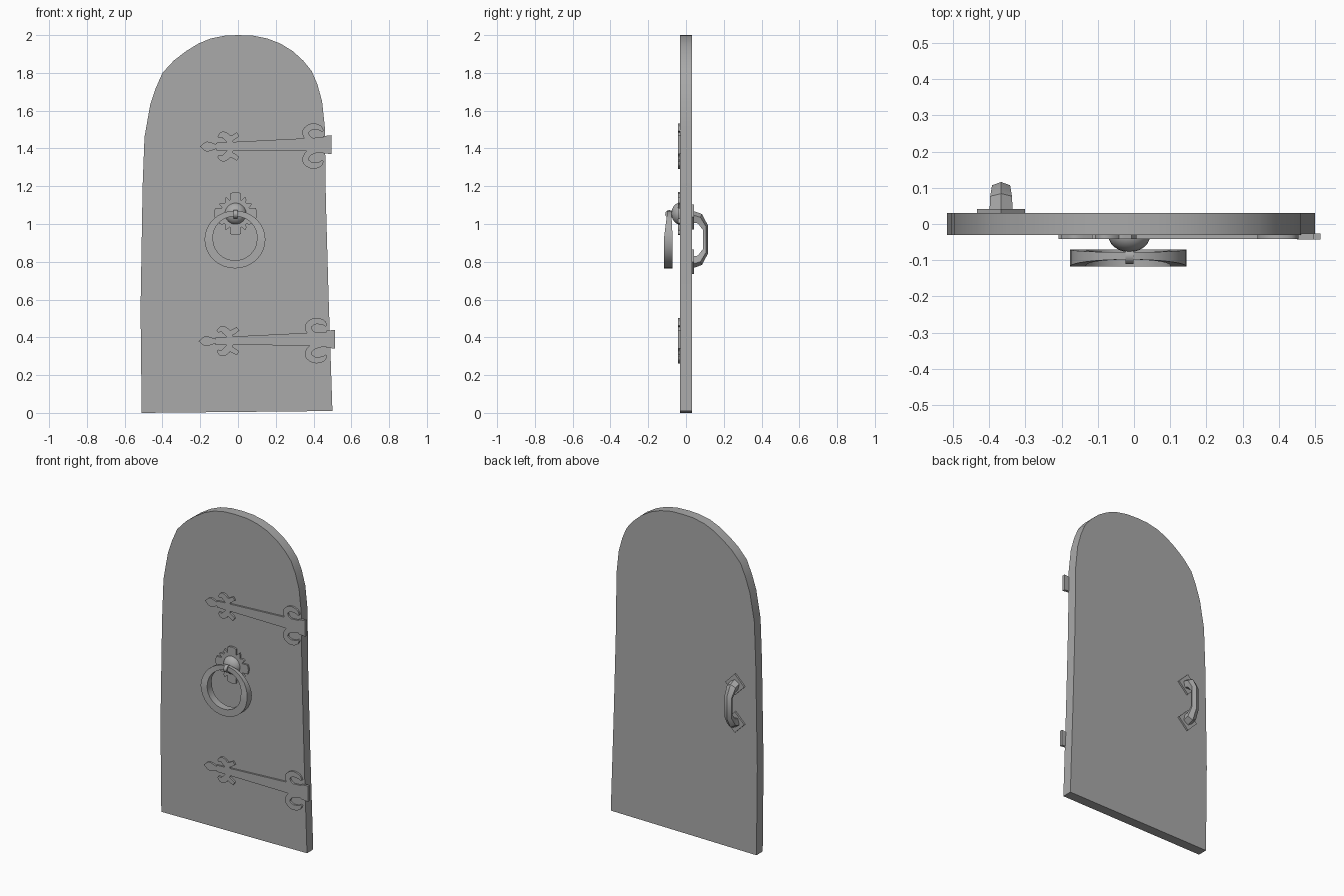
import bpy
import bmesh
from math import sin, cos, pi, radians
from mathutils import Vector

cube = bpy.data.objects.get("Cube")
if cube:
    bpy.data.objects.remove(cube, do_unlink=True)

grey = bpy.data.materials.new("plain_grey")
grey.use_nodes = True
grey.diffuse_color = (0.4, 0.4, 0.4, 1)
grey.node_tree.nodes["Principled BSDF"].inputs["Base Color"].default_value = grey.diffuse_color

FRONT, BACK = -0.031, 0.031   # door faces
PLATE = -0.042                # outer face of the front ironwork


def finish(name, bm, angle=35):
    """Turn a bmesh into a shaded object."""
    bmesh.ops.recalc_face_normals(bm, faces=bm.faces)
    mesh = bpy.data.meshes.new(name)
    bm.to_mesh(mesh)
    bm.free()
    mesh.materials.append(grey)
    obj = bpy.data.objects.new(name, mesh)
    bpy.context.collection.objects.link(obj)
    bpy.ops.object.select_all(action='DESELECT')
    obj.select_set(True)
    bpy.context.view_layer.objects.active = obj
    bpy.ops.object.shade_smooth_by_angle(angle=radians(angle))
    return obj


def add_plate(bm, outline, y0, y1):
    """Extrude an x-z outline from y0 to y1."""
    face = bm.faces.new([bm.verts.new((x, y0, z)) for x, z in outline])
    new = bmesh.ops.extrude_face_region(bm, geom=[face])["geom"]
    moved = [v for v in new if isinstance(v, bmesh.types.BMVert)]
    bmesh.ops.translate(bm, verts=moved, vec=(0, y1 - y0, 0))


def plate(name, outline, y0, y1):
    bm = bmesh.new()
    add_plate(bm, outline, y0, y1)
    return finish(name, bm)


def loft(name, sections, closed=False, angle=35):
    """Skin a row of equal cross-sections."""
    bm = bmesh.new()
    rings = [[bm.verts.new(p) for p in s] for s in sections]
    n = len(rings[0])
    pairs = list(zip(rings, rings[1:] + rings[:1]))
    for a, b in pairs if closed else pairs[:-1]:
        for i in range(n):
            j = (i + 1) % n
            bm.faces.new((a[i], a[j], b[j], b[i]))
    if not closed:
        bm.faces.new(rings[0])
        bm.faces.new(rings[-1])
    return finish(name, bm, angle)


def smooth_path(points, steps=4):
    """Catmull-Rom curve through (x, z, half width) points."""
    pts = [Vector(p) for p in points]
    ext = [pts[0] * 2 - pts[1]] + pts + [pts[-1] * 2 - pts[-2]]
    out = []
    for a, b, c, d in zip(ext, ext[1:], ext[2:], ext[3:]):
        for s in range(steps):
            t = s / steps
            out.append((b * 2 + (c - a) * t + (a * 2 - b * 5 + c * 4 - d) * t * t
                        + (b * 3 - a - c * 3 + d) * t * t * t) / 2)
    return out + [pts[-1]]


def ribbon(points, curved=True):
    """Outline of a flat strip that follows a path with varying width."""
    path = smooth_path(points) if curved else [Vector(p) for p in points]
    left, right = [], []
    for i, p in enumerate(path):
        d = path[min(i + 1, len(path) - 1)] - path[max(i - 1, 0)]
        d = Vector((d.x, d.y)).normalized()
        side = Vector((-d.y, d.x)) * max(p.z, 0.1)
        left.append(p.xy + side)
        right.append(p.xy - side)
    return left + right[::-1]


# Door leaf, slightly crooked, with a round top
plate("door_leaf", [
    (-0.51, 0), (-0.516, 0.55), (-0.505, 1.2), (-0.495, 1.46), (-0.465, 1.63),
    (-0.435, 1.72), (-0.4, 1.8), (-0.34, 1.865), (-0.275, 1.915), (-0.21, 1.955),
    (-0.145, 1.982), (-0.07, 1.997), (0, 2), (0.08, 1.997), (0.155, 1.982),
    (0.225, 1.955), (0.29, 1.915), (0.345, 1.865), (0.39, 1.81), (0.42, 1.74),
    (0.445, 1.65), (0.46, 1.51), (0.465, 1.13), (0.48, 0.6), (0.5, 0.01)], FRONT, BACK)

# Strap hinge shapes, in hundredths, relative to the strap's left end
LEAF = [(-20, 0, 0), (-16.5, 0, 2.6), (-11, 0, 1)]
STRAP = [(-11.5, 0, 2), (34, 1, 3.3), (47, 1, 4)]
ARM = [(-3, 0, 1), (-5, 4, 1.8), (-8, 6.3, 1.7), (-10.5, 5, 0.6)]
TIP = [(-6, 4, 1.5), (-3, 4.6, 1.4), (0, 6.5, 1.2)]
SCROLL = [(45, 8, 0.5), (43, 10, 1.4), (39, 10.5, 1.7), (35.8, 8, 1.7),
          (37, 4.5, 1.6), (41, 2.5, 1.5), (46, 2, 1.5)]


def flip(path, shift):
    return [(x, shift - z, w) for x, z, w in path]


def hinge(name, height, stretch):
    def place(outline):
        return [(x * stretch / 100, height + z / 100) for x, z in outline]
    bm = bmesh.new()
    add_plate(bm, place(ribbon(STRAP, False)), FRONT, PLATE)
    for path in (LEAF, ARM, TIP, SCROLL, flip(ARM, 0), flip(TIP, 0), flip(SCROLL, 0.5)):
        add_plate(bm, place(ribbon(path)), FRONT, PLATE)
    # knuckle block past the door edge
    add_plate(bm, place([(45, -3.5), (49.5, -4), (49.5, 6), (45, 5.5)]), -0.026, -0.043)
    finish(name, bm)


hinge("upper_hinge", 1.41, 1)
hinge("lower_hinge", 0.38, 1.04)

# Knocker: petal plate, dome, clasp and ring
KX, KZ = -0.013, 1.055
petals = []
for i in range(48):
    a = 2 * pi * i / 48
    r = 0.078 + 0.036 * abs(cos(2 * a)) ** 0.6 * (cos(2 * a) ** 2 > 0.01)
    if i % 12 in (3, 9):
        r = 0.075
    petals.append((KX + r * sin(a), KZ + r * cos(a)))
plate("knocker_rosette", petals, FRONT, PLATE)

bm = bmesh.new()
bmesh.ops.create_uvsphere(bm, u_segments=24, v_segments=12, radius=0.058)
bmesh.ops.scale(bm, verts=bm.verts, vec=(1, 0.8, 1))
bmesh.ops.translate(bm, verts=bm.verts, vec=(KX, FRONT, KZ))
finish("knocker_dome", bm)

clasp = []
for i in range(12):
    a = 2 * pi * i / 12
    clasp.append([(KX + x, -0.088 + r * cos(a), KZ - 0.003 + r * sin(a))
                  for x, r in ((-0.011, 0.014), (0.011, 0.014), (0.011, 0.022), (-0.011, 0.022))])
loft("knocker_clasp", clasp, closed=True)

ring = []
for i in range(32):
    a = 2 * pi * i / 32
    low = (1 - cos(a)) / 2                       # 0 at the top, 1 at the bottom
    half = 0.01 + 0.0135 * min(1, low * 2)       # depth tapers to the clasp
    middle = -0.088 - 0.006 * min(1, low * 2)
    inner = 0.13 - 0.014 * min(1, low * 2)
    ring.append([(-0.016 + r * sin(a), middle + y, 0.918 + r * 0.95 * cos(a))
                 for r, y in ((inner, -half), (0.161, -half), (0.161, half), (inner, half))])
loft("knocker_ring", ring, closed=True)

# Pull handle on the back: diamond plates and a ridged grip
HX, HZ = -0.367, 0.918
for name, z in (("upper_handle_plate", HZ + 0.118), ("lower_handle_plate", HZ - 0.118)):
    d = 0.066
    plate(name, [(HX - d, z), (HX, z - d), (HX + d, z), (HX, z + d)], BACK, 0.042)

half_grip = [  # ridge y, ridge z, inner y, inner z, half width
    (0.036, 0.152, 0.036, 0.09, 0.032), (0.084, 0.135, 0.063, 0.085, 0.03),
    (0.116, 0.075, 0.09, 0.05, 0.025)]
stations = half_grip + [(a, -b, c, -d, w) for a, b, c, d, w in reversed(half_grip)]
grip = []
for ry, rz, iy, iz, w in stations:
    my, mz = iy + (ry - iy) * 0.65, iz + (rz - iz) * 0.65
    grip.append([(HX, ry, HZ + rz), (HX + w, my, HZ + mz), (HX + w * 0.7, iy, HZ + iz),
                 (HX - w * 0.7, iy, HZ + iz), (HX - w, my, HZ + mz)])
loft("handle_grip", grip)
